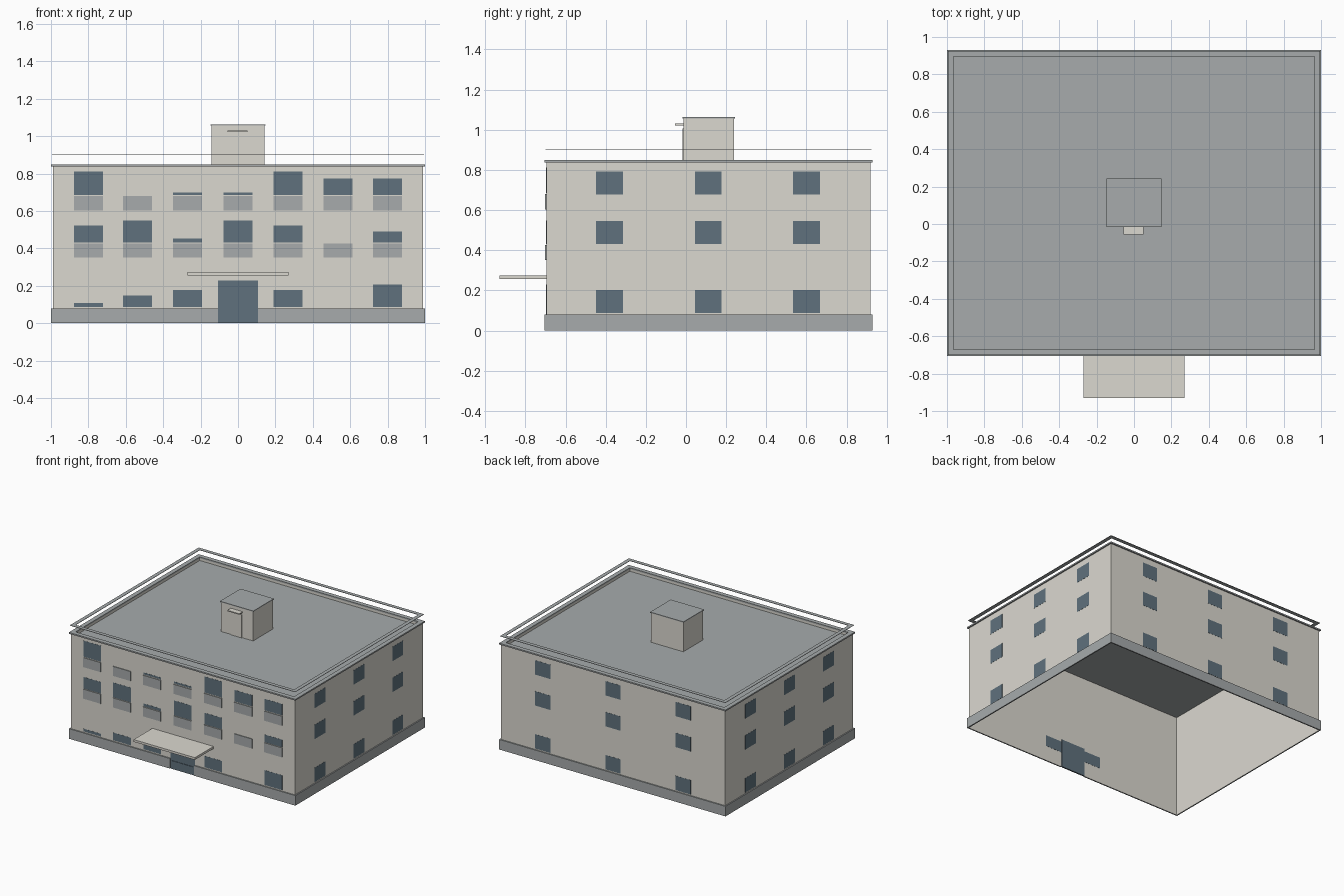
import bpy
import bmesh
from mathutils import Matrix, Vector

if "Cube" in bpy.data.objects:
    bpy.data.objects.remove(bpy.data.objects["Cube"], do_unlink=True)


def material(name, r, g, b):
    mat = bpy.data.materials.new(name)
    mat.use_nodes = True
    mat.diffuse_color = (r, g, b, 1)
    mat.node_tree.nodes["Principled BSDF"].inputs["Base Color"].default_value = (r, g, b, 1)
    return mat


BEIGE = material("beige_plaster", 0.71, 0.69, 0.63)
GREY = material("grey_concrete", 0.385, 0.406, 0.413)
GLASS = material("blue_grey_glass", 0.115, 0.165, 0.205)


def boxes(name, mat, spans, drop=None):
    """One object from (x0, x1, y0, y1, z0, z1) boxes; drop removes faces by rule."""
    bm = bmesh.new()
    for x0, x1, y0, y1, z0, z1 in spans:
        lo, hi = Vector((x0, y0, z0)), Vector((x1, y1, z1))
        size = Matrix.Diagonal((*(hi - lo), 1))
        bmesh.ops.create_cube(bm, size=1, matrix=Matrix.Translation((lo + hi) / 2) @ size)
    if drop:
        bm.normal_update()
        bmesh.ops.delete(bm, geom=[f for f in bm.faces if drop(f)], context='FACES')
    mesh = bpy.data.meshes.new(name)
    bm.to_mesh(mesh)
    bm.free()
    mesh.materials.append(mat)
    obj = bpy.data.objects.new(name, mesh)
    bpy.context.collection.objects.link(obj)
    return obj


def ring(x, y0, y1, width, z0, z1):
    """Four bars around a rectangle."""
    return [(-x, x, y0, y0 + width, z0, z1), (-x, x, y1 - width, y1, z0, z1),
            (-x, -x + width, y0 + width, y1 - width, z0, z1),
            (x - width, x, y0 + width, y1 - width, z0, z1)]


WALL_X, FRONT, BACK = 0.99, -0.695, 0.92
ROOF, TOP = 0.821, 0.838

# Hollow shell, open below, with a slightly sunken flat roof
boxes("walls", BEIGE, [(-WALL_X, WALL_X, FRONT, BACK, 0, TOP)],
      drop=lambda f: abs(f.normal.z) > 0.5)
boxes("flat_roof", GREY, [(-0.988, 0.988, FRONT + 0.002, BACK - 0.002, ROOF - 0.003, ROOF)])
boxes("parapet", BEIGE, ring(0.988, FRONT + 0.002, BACK - 0.002, 0.023, ROOF, TOP))
boxes("cornice", GREY, ring(1.0, -0.705, 0.93, 0.035, TOP, 0.849))
boxes("roof_rail", GREY, ring(0.995, -0.70, 0.925, 0.03, 0.902, 0.905))

# Plinth with a gap for the entrance
DOOR = 0.107
sides = ring(1.0, -0.705, 0.93, 0.0095, 0, 0.08)[1:]
boxes("plinth", GREY, sides + [(-1.0, -DOOR, -0.705, -0.6955, 0, 0.08),
                               (DOOR, 1.0, -0.705, -0.6955, 0, 0.08)])

# Entrance, its glazing also seen from inside
boxes("entrance_door", GLASS, [(-DOOR, DOOR, FRONT - 0.002, FRONT + 0.005, 0, 0.228)])
boxes("entrance_kickplate", GLASS, [(-0.1, 0.1, FRONT - 0.006, FRONT - 0.002, 0, 0.065)])
boxes("inner_sidelights", GLASS,
      [(x, x + 0.15, FRONT + 0.001, FRONT + 0.002, 0.12, 0.21) for x in (-0.257, DOOR)])
boxes("entrance_canopy", BEIGE, [(-0.27, 0.27, -0.93, FRONT, 0.256, 0.274)])

# Front windows: glass shown below blinds drawn to various heights
columns = [-0.80, -0.537, -0.27, 0, 0.268, 0.535, 0.80]
rows = {0.685: (0.127, 0, 0.015, 0.015, 0.127, 0.09, 0.09),
        0.431: (0.091, 0.117, 0.021, 0.117, 0.091, 0, 0.059),
        0.088: (0.021, 0.06, 0.09, 0, 0.09, 0, 0.118)}
HALF, NEAR, FAR = 0.078, 0.0005, 0.0015
boxes("front_windows", GLASS,
      [(x - HALF, x + HALF, FRONT - FAR, FRONT - NEAR, z, z + h)
       for z, heights in rows.items() for x, h in zip(columns, heights) if h])
boxes("front_spandrels", GREY,
      [(x - HALF, x + HALF, FRONT - 0.006, FRONT - NEAR, z - 0.076, z)
       for z in (0.679, 0.427) for x in columns])

# Side and back windows in a regular grid
levels = [0.088, 0.431, 0.678]
HALF, TALL = 0.067, 0.114
boxes("back_windows", GLASS,
      [(x - HALF, x + HALF, BACK + NEAR, BACK + FAR, z, z + TALL)
       for z in levels for x in (-0.62, 0, 0.62)])
for side, name in ((1, "left_windows"), (-1, "right_windows")):
    inner, outer = sorted((side * (WALL_X + NEAR), side * (WALL_X + FAR)))
    boxes(name, GLASS, [(inner, outer, y - HALF, y + HALF, z, z + TALL)
                        for z in levels for y in (-0.382, 0.111, 0.601)])

# Rooftop stair house
boxes("stair_house", BEIGE, [(-0.143, 0.142, -0.012, 0.238, ROOF, 1.056)])
boxes("stair_house_cap", GREY, [(-0.148, 0.147, -0.017, 0.243, 1.056, 1.063)])
boxes("stair_house_door", BEIGE, [(-0.05, 0.045, -0.018, -0.0125, ROOF, 1.005)])
boxes("stair_house_awning", BEIGE, [(-0.055, 0.05, -0.055, -0.012, 1.022, 1.03)])
